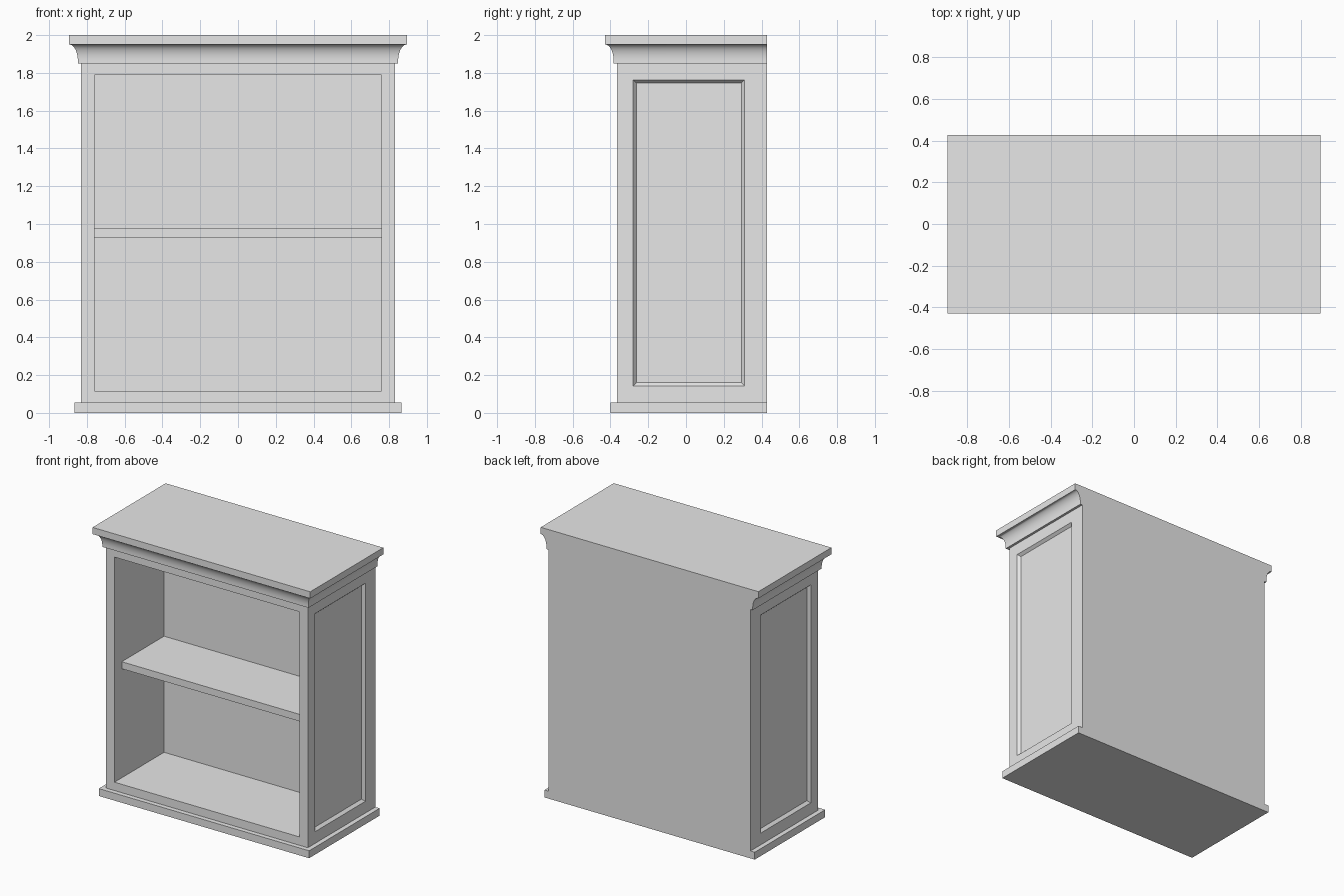
import bpy, bmesh, math

cube = bpy.data.objects.get("Cube")
if cube:
    bpy.data.objects.remove(cube, do_unlink=True)

paint = bpy.data.materials.new("plain_grey")
paint.use_nodes = True
grey = (0.8, 0.8, 0.8, 1)
paint.diffuse_color = grey
paint.node_tree.nodes["Principled BSDF"].inputs["Base Color"].default_value = grey

HALF_W, FRONT, BACK = 0.83, -0.365, 0.428   # carcass outline
BASE_TOP, CROWN_BOTTOM = 0.055, 1.85


def finish(bm, name):
    bmesh.ops.recalc_face_normals(bm, faces=bm.faces)
    mesh = bpy.data.meshes.new(name)
    bm.to_mesh(mesh)
    bm.free()
    mesh.materials.append(paint)
    obj = bpy.data.objects.new(name, mesh)
    bpy.context.collection.objects.link(obj)
    return obj


def bridge(bm, a, b):
    for i in range(4):
        j = (i + 1) % 4
        bm.faces.new((a[i], a[j], b[j], b[i]))


def loft(name, profile):
    """Stack outlines that grow on the front and sides, flush at the back."""
    bm = bmesh.new()
    rings = []
    for out, z in profile:
        w, f = HALF_W + out, FRONT - out
        rings.append([bm.verts.new((x, y, z)) for x, y in
                      ((-w, f), (w, f), (w, BACK), (-w, BACK))])
    for a, b in zip(rings, rings[1:]):
        bridge(bm, a, b)
    bm.faces.new(rings[0])
    bm.faces.new(rings[-1])
    return finish(bm, name)


def rect(bm, place, u0, u1, v0, v1, depth):
    return [bm.verts.new(place(u, v, depth))
            for u, v in ((u0, v0), (u1, v0), (u1, v1), (u0, v1))]


def recessed(bm, place, *loops):
    """Step inward through rectangles, then close the last one."""
    rings = [rect(bm, place, *loop) for loop in loops]
    for a, b in zip(rings, rings[1:]):
        bridge(bm, a, b)
    bm.faces.new(rings[-1])


# Carcass: open front and framed side panels
bm = bmesh.new()
recessed(bm, lambda u, v, d: (u, FRONT + d, v),
         (-HALF_W, HALF_W, BASE_TOP, CROWN_BOTTOM, 0),
         (-0.76, 0.76, 0.117, 1.79, 0),
         (-0.76, 0.76, 0.117, 1.79, 0.582))
for side in (-1, 1):
    recessed(bm, lambda u, v, d: (side * (HALF_W - d), u, v),
             (FRONT, BACK, BASE_TOP, CROWN_BOTTOM, 0),
             (-0.28, 0.31, 0.142, 1.763, 0),
             (-0.263, 0.293, 0.16, 1.746, 0.02))
bm.faces.new(rect(bm, lambda u, v, d: (u, BACK, v),
                  -HALF_W, HALF_W, BASE_TOP, CROWN_BOTTOM, 0))
for z in (BASE_TOP, CROWN_BOTTOM):
    bm.faces.new(rect(bm, lambda u, v, d: (u, v, z),
                      -HALF_W, HALF_W, FRONT, BACK, 0))
bmesh.ops.remove_doubles(bm, verts=bm.verts, dist=0.0005)
finish(bm, "carcass")

# Shelf, set back from the opening
bm = bmesh.new()
bmesh.ops.create_cube(bm, size=1)
for v in bm.verts:
    v.co.x *= 1.52
    v.co.y = -0.28 if v.co.y < 0 else 0.217
    v.co.z = 0.928 if v.co.z < 0 else 0.98
finish(bm, "shelf")

# Base moulding
loft("base_moulding", [(0.035, 0), (0.035, BASE_TOP)])

# Crown moulding: short fillet, then a quarter cove flaring outward
cove = [(0.018, CROWN_BOTTOM)]
for i in range(13):
    t = math.pi / 2 * i / 12
    cove.append((0.063 - 0.045 * math.cos(t), 1.865 + 0.085 * math.sin(t)))
crown = loft("crown_moulding", cove)
bpy.ops.object.select_all(action="DESELECT")
crown.select_set(True)
bpy.context.view_layer.objects.active = crown
bpy.ops.object.shade_smooth_by_angle(angle=math.radians(30))

# Top board
loft("top_board", [(0.065, 1.95), (0.065, 2.0)])
